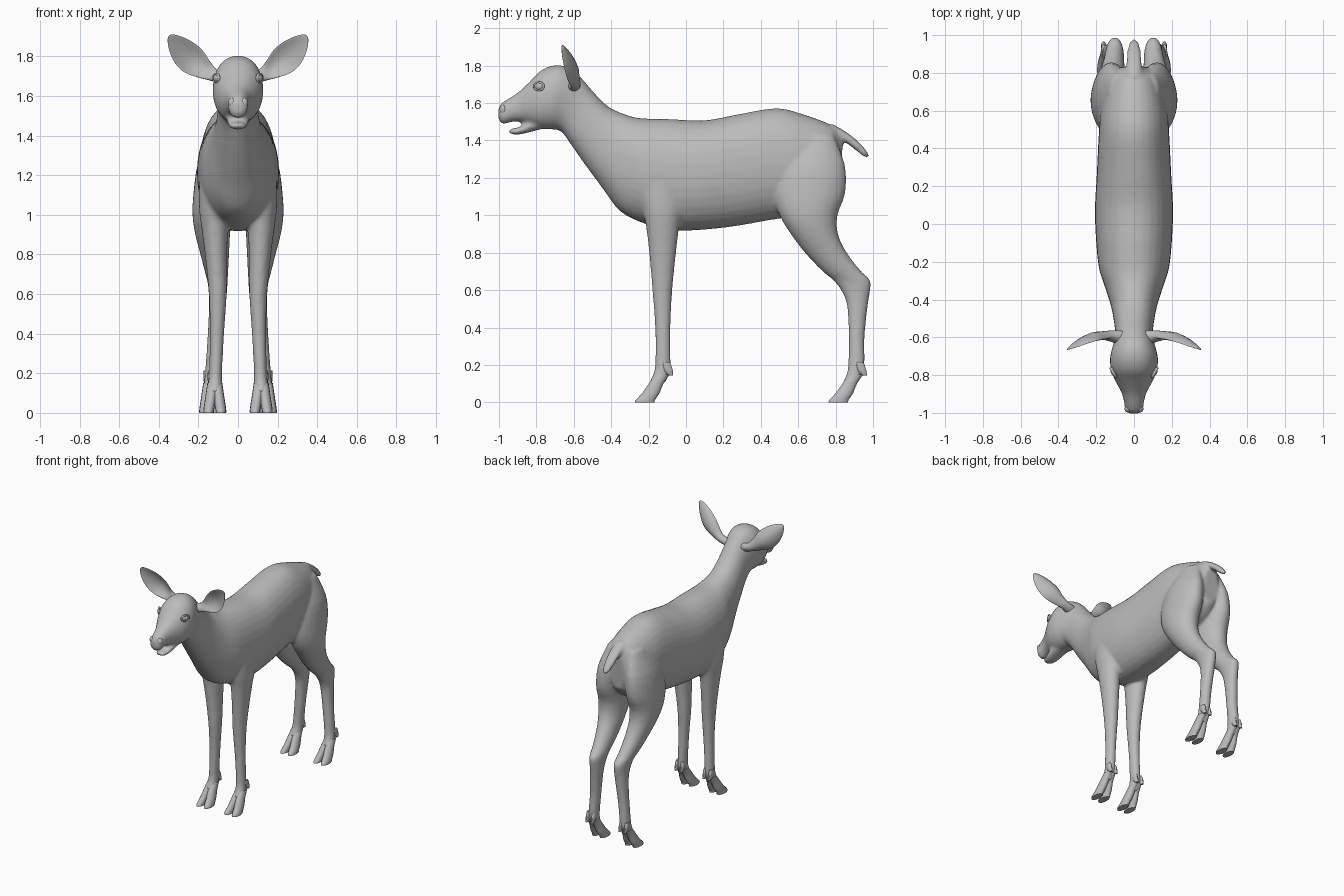
import bpy, bmesh, math
from mathutils import Vector, Matrix

if "Cube" in bpy.data.objects:
    bpy.data.objects.remove(bpy.data.objects["Cube"])

coat = bpy.data.materials.new("grey_coat")
coat.diffuse_color = (0.5, 0.5, 0.5, 1)
coat.use_nodes = True
coat.node_tree.nodes["Principled BSDF"].inputs["Base Color"].default_value = coat.diffuse_color


def spline(rows, steps):
    """Catmull-Rom interpolation through rows of numbers."""
    out = []
    for i in range(len(rows) - 1):
        p = [rows[max(0, min(len(rows) - 1, i + k))] for k in (-1, 0, 1, 2)]
        for s in range(steps):
            t = s / steps
            out.append([0.5 * (2 * b + (c - a) * t + (2 * a - 5 * b + 4 * c - d) * t * t
                               + (3 * b - a - 3 * c + d) * t ** 3) for a, b, c, d in zip(*p)])
    return out + [list(rows[-1])]


def loft(bm, rows, ring, steps=3, n=24):
    """Skin closed rings; ring(row, cos, sin) returns a point."""
    loops = []
    for r in spline(rows, steps):
        loops.append([bm.verts.new(ring(r, math.cos(a), math.sin(a)))
                      for a in (2 * math.pi * k / n for k in range(n))])
    for p, q in zip(loops, loops[1:]):
        for k in range(n):
            bm.faces.new((p[k], p[(k + 1) % n], q[(k + 1) % n], q[k]))
    bm.faces.new(loops[0])
    bm.faces.new(loops[-1])


def power(v, e=0.92):
    return math.copysign(abs(v) ** e, v)


def trunk_ring(r, c, s):
    # row: top y, top z, bottom y, bottom z, half width
    ty, tz, by, bz, w = r
    h = 0.5 + 0.5 * power(s)
    return Vector((w * power(c), by + (ty - by) * h, bz + (tz - bz) * h))


def leg_ring(side):
    # row: z, front y, back y, inner x, outer x
    def ring(r, c, s):
        z, y0, y1, x0, x1 = r
        return Vector((side * ((x0 + x1) / 2 + (x1 - x0) / 2 * c),
                       (y0 + y1) / 2 + (y1 - y0) / 2 * s, z))
    return ring


def finish(bm, name, angle=60):
    bmesh.ops.recalc_face_normals(bm, faces=bm.faces)
    me = bpy.data.meshes.new(name)
    bm.to_mesh(me)
    bm.free()
    me.materials.append(coat)
    ob = bpy.data.objects.new(name, me)
    bpy.context.collection.objects.link(ob)
    bpy.ops.object.select_all(action='DESELECT')
    ob.select_set(True)
    bpy.context.view_layer.objects.active = ob
    bpy.ops.object.shade_smooth_by_angle(angle=math.radians(angle))
    return ob


# Torso, neck and upper head
body = bmesh.new()
loft(body, [
    (.84, 1.41, .82, 1.14, .06), (.78, 1.48, .74, 1.06, .135), (.62, 1.542, .6, 1.0, .175),
    (.48, 1.572, .45, .975, .187), (.28, 1.54, .25, .94, .197), (.1, 1.508, .05, .92, .207),
    (-.1, 1.515, -.1, .92, .2), (-.25, 1.52, -.22, .955, .185), (-.34, 1.545, -.35, 1.02, .15),
    (-.42, 1.585, -.45, 1.15, .122), (-.5, 1.665, -.55, 1.285, .105), (-.56, 1.735, -.62, 1.385, .1),
    (-.62, 1.785, -.67, 1.45, .112), (-.69, 1.803, -.73, 1.46, .127), (-.77, 1.778, -.79, 1.465, .12),
    (-.84, 1.71, -.84, 1.485, .094), (-.9, 1.655, -.885, 1.5, .066), (-.96, 1.617, -.93, 1.5, .052),
    (-.99, 1.595, -.98, 1.488, .047), (-1.004, 1.565, -1.002, 1.515, .025)], trunk_ring, 4, 32)

# Lower jaw
loft(body, [(-.76, 1.54, -.74, 1.47, .06), (-.85, 1.5, -.84, 1.443, .056),
            (-.89, 1.472, -.9, 1.431, .046), (-.925, 1.465, -.93, 1.433, .036),
            (-.947, 1.455, -.947, 1.443, .02)], trunk_ring)

# Tail
loft(body, [(.78, 1.49, .76, 1.4, .05), (.85, 1.45, .84, 1.395, .042), (.92, 1.395, .905, 1.35, .036),
            (.965, 1.345, .945, 1.318, .027), (.98, 1.318, .97, 1.306, .012)], trunk_ring)

# Legs, both sides
front_rows = [
    (1.36, -.2, -.06, .07, .14), (1.22, -.25, -.02, .06, .19), (1.05, -.235, -.015, .05, .197),
    (.95, -.215, -.035, .05, .187), (.8, -.197, -.053, .055, .167), (.6, -.18, -.073, .057, .147),
    (.4, -.165, -.083, .07, .142), (.22, -.165, -.082, .08, .145), (.16, -.172, -.085, .08, .15),
    (.1, -.2, -.115, .083, .155)]
hind_rows = [
    (1.43, .6, .79, .04, .13), (1.27, .5, .85, .025, .2), (1.12, .47, .852, .025, .224),
    (1.0, .5, .81, .03, .23), (.9, .56, .813, .04, .216), (.8, .635, .86, .045, .19),
    (.7, .73, .937, .05, .165), (.65, .79, .987, .053, .152), (.58, .84, .982, .058, .147),
    (.5, .863, .97, .065, .148), (.35, .87, .955, .08, .156), (.2, .867, .955, .095, .167),
    (.15, .858, .943, .098, .172), (.1, .835, .917, .1, .176)]
for side in (-1, 1):
    for rows in (front_rows, hind_rows):
        loft(body, rows, leg_ring(side))

body_ob = finish(body, "body")
fuse = body_ob.modifiers.new("fuse", 'REMESH')
fuse.mode = 'VOXEL'
fuse.voxel_size = 0.011
fuse.use_smooth_shade = True
blend = body_ob.modifiers.new("blend", 'SMOOTH')
blend.factor = 0.5
blend.iterations = 5

# Cloven hooves with dew claws
for label, y, xc in (("front", -.275, .117), ("hind", .76, .138)):
    for side in (-1, 1):
        bm = bmesh.new()
        for d in (-1, 1):
            rows = []
            for z, a, b, off, hw in ((.15, .11, .19, .012, .026), (.1, .075, .155, .017, .028),
                                     (.05, .04, .135, .025, .028), (.012, .004, .11, .031, .027),
                                     (0, 0, .108, .031, .026)):
                rows.append((z, y + a, y + b, xc + d * off - hw, xc + d * off + hw))
            loft(bm, rows, leg_ring(side), 2, 14)
            x = xc + d * .023
            loft(bm, [(.215, y + .15, y + .19, x - .012, x + .012),
                      (.17, y + .155, y + .206, x - .014, x + .014),
                      (.143, y + .185, y + .207, x - .008, x + .008)], leg_ring(side), 2, 10)
        finish(bm, f"{label}_hoof_{'left' if side < 0 else 'right'}", 50)

# Cupped ears, eyes with lids, nostrils
for side in (-1, 1):
    tag = "left" if side < 0 else "right"

    def ear_ring(r, c, s):
        # row: x, y, z, half width, thickness, cup depth
        x, y, z, w, t, cup = r
        across = Vector((-.62, .12, .77)) * (w * c)
        p = Vector((x, y + t * s + cup * (0.5 - c * c), z)) + across
        return Vector((side * p.x, p.y, p.z))

    bm = bmesh.new()
    loft(bm, [(.07, -.6, 1.69, .035, .035, 0), (.125, -.595, 1.705, .034, .028, .005),
              (.17, -.597, 1.732, .05, .014, .03), (.225, -.603, 1.775, .073, .009, .038),
              (.275, -.622, 1.82, .07, .008, .03), (.318, -.645, 1.865, .047, .007, .016),
              (.343, -.66, 1.895, .02, .005, .004), (.349, -.664, 1.902, .005, .003, 0)],
         ear_ring, 3, 20)
    finish(bm, "ear_" + tag)

    turn = Matrix.Rotation(side * math.radians(-28), 4, 'Z')
    place = Matrix.Translation((side * .106, -.785, 1.69)) @ turn
    bm = bmesh.new()
    bmesh.ops.create_uvsphere(bm, u_segments=20, v_segments=12, radius=1,
                              matrix=place @ Matrix.Diagonal((.016, .028, .021, 1)))
    finish(bm, "eye_" + tag)

    # Almond rim around the eye
    bm = bmesh.new()
    rim = []
    for i in range(24):
        a = 2 * math.pi * i / 24
        rim.append([bm.verts.new(place @ Vector((side * (.004 + .007 * math.sin(b)),
                    (.029 + .006 * math.cos(b)) * math.cos(a),
                    (.021 + .006 * math.cos(b)) * math.sin(a))))
                    for b in (2 * math.pi * k / 8 for k in range(8))])
    for i in range(24):
        p, q = rim[i], rim[(i + 1) % 24]
        for k in range(8):
            bm.faces.new((p[k], p[(k + 1) % 8], q[(k + 1) % 8], q[k]))
    finish(bm, "eyelid_" + tag)

    bm = bmesh.new()
    bmesh.ops.create_uvsphere(bm, u_segments=14, v_segments=10, radius=1,
                              matrix=Matrix.Translation((side * .03, -.978, 1.565))
                              @ Matrix.Diagonal((.021, .02, .026, 1)))
    finish(bm, "nostril_" + tag)
